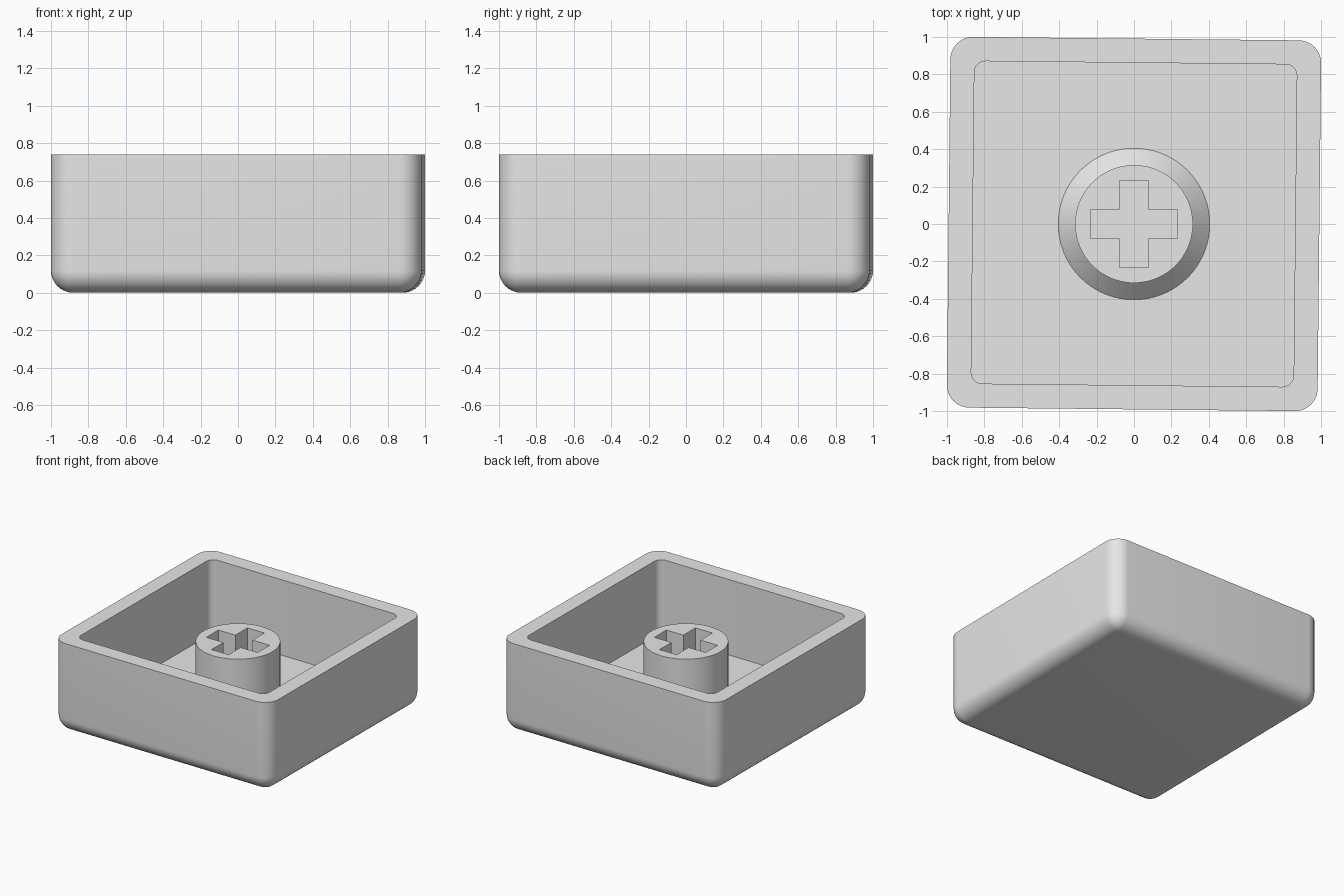
import bpy, bmesh, math

if "Cube" in bpy.data.objects:
    bpy.data.objects.remove(bpy.data.objects["Cube"])

TURN = math.radians(-0.6)      # slight turn of the shell about z
HEIGHT, FLOOR = 0.74, 0.12
HALF, ROUND = 0.991, 0.12      # outer half width and fillet radius

grey = bpy.data.materials.new("light grey")
grey.diffuse_color = (0.8, 0.8, 0.8, 1)
grey.use_nodes = True
grey.node_tree.nodes["Principled BSDF"].inputs["Base Color"].default_value = grey.diffuse_color


def rounded_square(half, radius, z, steps=10):
    """Points of a square outline with rounded corners."""
    pts = []
    for quarter in range(4):
        mid = math.radians(45 + 90 * quarter)
        cx = math.copysign(half - radius, math.cos(mid))
        cy = math.copysign(half - radius, math.sin(mid))
        for i in range(steps + 1):
            a = math.radians(90 * quarter + 90 * i / steps)
            pts.append((cx + radius * math.cos(a), cy + radius * math.sin(a), z))
    return pts


def circle(radius, z, sides=96):
    return [(radius * math.cos(2 * math.pi * i / sides),
             radius * math.sin(2 * math.pi * i / sides), z) for i in range(sides)]


def loft(name, outlines):
    """Join successive outlines with quads and close both ends."""
    bm = bmesh.new()
    rings = [[bm.verts.new(p) for p in o] for o in outlines]
    for low, high in zip(rings, rings[1:]):
        n = len(low)
        for i in range(n):
            j = (i + 1) % n
            bm.faces.new((low[i], low[j], high[j], high[i]))
    bm.faces.new(rings[0][::-1])
    bm.faces.new(rings[-1])
    bmesh.ops.remove_doubles(bm, verts=bm.verts, dist=1e-5)
    bmesh.ops.recalc_face_normals(bm, faces=bm.faces)
    mesh = bpy.data.meshes.new(name)
    bm.to_mesh(mesh)
    bm.free()
    mesh.materials.append(grey)
    obj = bpy.data.objects.new(name, mesh)
    bpy.context.collection.objects.link(obj)
    return obj


def smooth(obj):
    bpy.ops.object.select_all(action='DESELECT')
    obj.select_set(True)
    bpy.context.view_layer.objects.active = obj
    bpy.ops.object.shade_smooth_by_angle(angle=math.radians(30))


# Open shell: filleted underside, outer wall, flat rim, inner wall, floor
outlines = []
for i in range(11):
    a = math.radians(90 * i / 10)
    r = max(ROUND * math.sin(a), 1e-6)
    outlines.append(rounded_square(HALF - ROUND + r, r, ROUND * (1 - math.cos(a))))
outlines += [rounded_square(HALF, ROUND, HEIGHT),
             rounded_square(0.862, 0.06, HEIGHT),
             rounded_square(0.862, 0.06, FLOOR)]
shell = loft("shell", outlines)
shell.rotation_euler.z = TURN
smooth(shell)

# Round stem with a flared foot, sunk slightly into the floor
stem = loft("stem", [circle(0.405, FLOOR - 0.04), circle(0.405, FLOOR),
                     circle(0.315, FLOOR + 0.09), circle(0.315, 0.62)])

# Cross-shaped socket cut down the stem
W, L = 0.078, 0.233
quarter = [(L, -W), (L, W), (W, W)]
cross = []
for k in range(4):
    c, s = ((1, 0), (0, 1), (-1, 0), (0, -1))[k]
    cross += [(x * c - y * s, x * s + y * c) for x, y in quarter]
cutter = loft("socket_cutter", [[(x, y, z) for x, y in cross]
                                for z in (FLOOR + 0.005, 0.8)])
cutter.hide_render = True
cutter.hide_set(True)

cut = stem.modifiers.new("socket", 'BOOLEAN')
cut.operation = 'DIFFERENCE'
cut.solver = 'EXACT'
cut.object = cutter
bpy.context.view_layer.objects.active = stem
stem.select_set(True)
bpy.ops.object.modifier_apply(modifier=cut.name)
bpy.data.objects.remove(cutter)
smooth(stem)
